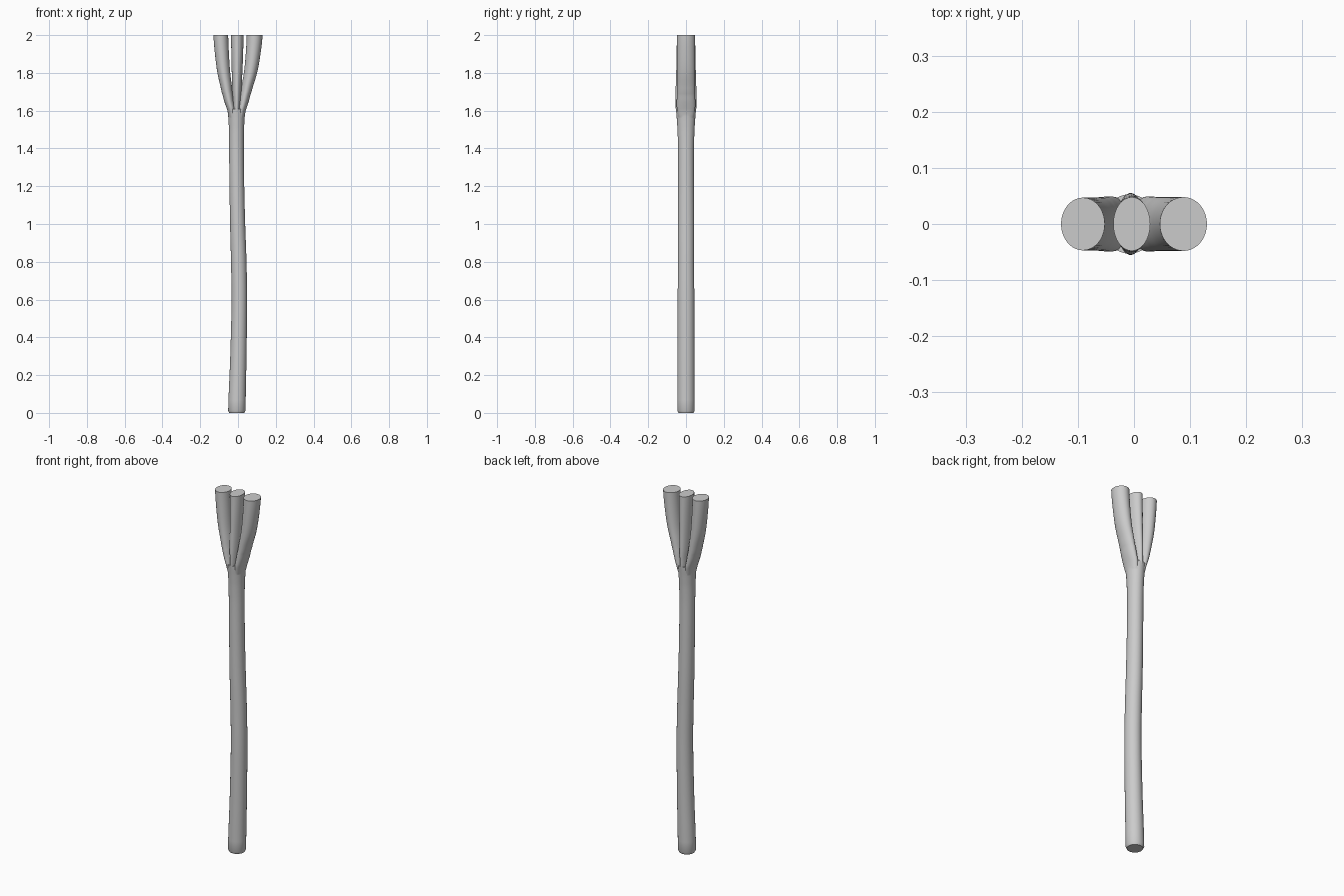
import bpy, bmesh, math

SIDES = 40


def spline(a, b, c, d, t):
    # Catmull-Rom blend between b and c
    return 0.5 * (2 * b + (c - a) * t + (2 * a - 5 * b + 4 * c - d) * t * t
                  + (3 * b - a - 3 * c + d) * t ** 3)


def loft(name, sections, steps=5, foot=None):
    # sections: (z, centre x, radius x, radius y), smoothed into a tube
    rows = [foot] if foot else []
    n = len(sections)
    for i in range(n - 1):
        p = [sections[max(0, min(n - 1, i + k))] for k in (-1, 0, 1, 2)]
        for s in range(steps):
            t = s / steps
            row = [spline(*(q[k] for q in p), t) for k in range(4)]
            row[0] = p[1][0] + (p[2][0] - p[1][0]) * t
            rows.append(row)
    rows.append(sections[-1])
    bm = bmesh.new()
    rings = []
    for z, cx, rx, ry in rows:
        rings.append([bm.verts.new((cx + rx * math.cos(2 * math.pi * k / SIDES),
                                    ry * math.sin(2 * math.pi * k / SIDES), z))
                      for k in range(SIDES)])
    for a, b in zip(rings, rings[1:]):
        for k in range(SIDES):
            j = (k + 1) % SIDES
            bm.faces.new((a[k], a[j], b[j], b[k]))
    bm.faces.new(rings[0][::-1])
    bm.faces.new(rings[-1])
    me = bpy.data.meshes.new(name)
    bm.to_mesh(me)
    bm.free()
    ob = bpy.data.objects.new(name, me)
    bpy.context.collection.objects.link(ob)
    return ob


# Gently wavy stem with a chamfered foot and a flared top
stem = loft("stem", [
    (0.012, -0.006, 0.046, 0.046), (0.3, 0.002, 0.043, 0.045),
    (0.6, 0.007, 0.041, 0.044), (0.8, 0.004, 0.041, 0.043),
    (1.0, -0.002, 0.040, 0.043), (1.2, -0.006, 0.039, 0.042),
    (1.4, -0.008, 0.039, 0.042), (1.5, -0.008, 0.040, 0.045),
    (1.56, -0.008, 0.043, 0.049), (1.61, -0.008, 0.047, 0.053)],
    foot=(0.0, -0.006, 0.040, 0.040))

# Three prongs fanning out of the stem
prongs = [
    loft("left_prong", [
        (1.52, -0.026, 0.017, 0.030), (1.6, -0.034, 0.022, 0.047),
        (1.65, -0.047, 0.026, 0.049), (1.7, -0.058, 0.029, 0.048),
        (1.8, -0.075, 0.034, 0.047), (1.9, -0.085, 0.037, 0.047),
        (2.0, -0.091, 0.039, 0.047)]),
    loft("middle_prong", [
        (1.52, -0.007, 0.014, 0.040), (1.6, -0.007, 0.019, 0.053),
        (1.65, -0.006, 0.022, 0.055), (1.7, -0.006, 0.025, 0.055),
        (1.8, -0.005, 0.028, 0.052), (1.9, -0.004, 0.031, 0.050),
        (2.0, -0.004, 0.033, 0.048)]),
    loft("right_prong", [
        (1.52, 0.010, 0.016, 0.030), (1.6, 0.019, 0.022, 0.047),
        (1.65, 0.031, 0.026, 0.049), (1.7, 0.043, 0.029, 0.048),
        (1.8, 0.066, 0.035, 0.048), (1.9, 0.080, 0.039, 0.048),
        (2.0, 0.088, 0.042, 0.048)]),
]

# Fuse the prongs into the stem
bpy.context.view_layer.objects.active = stem
for prong in prongs:
    mod = stem.modifiers.new("fuse", 'BOOLEAN')
    mod.operation = 'UNION'
    mod.solver = 'EXACT'
    mod.object = prong
    bpy.ops.object.modifier_apply(modifier=mod.name)
    bpy.data.objects.remove(prong)

stem.name = "forked_stem"
stem.select_set(True)
bpy.ops.object.shade_smooth_by_angle(angle=math.radians(35))
